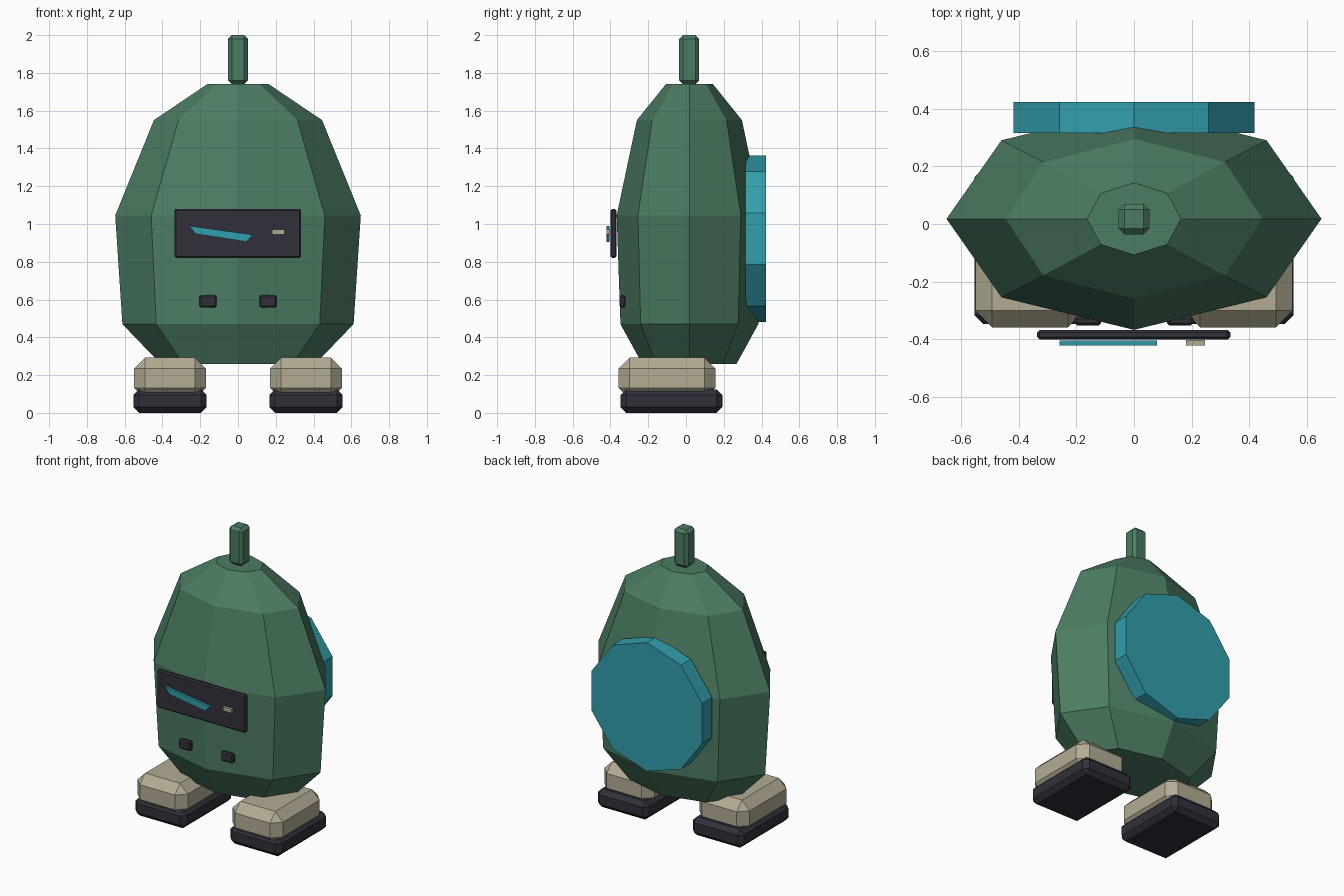
import bpy, bmesh, math

if "Cube" in bpy.data.objects:
    bpy.data.objects.remove(bpy.data.objects["Cube"])


def material(name, rgb):
    m = bpy.data.materials.new(name)
    m.diffuse_color = (*rgb, 1)
    m.use_nodes = True
    m.node_tree.nodes["Principled BSDF"].inputs["Base Color"].default_value = m.diffuse_color
    return m


GREEN = material("sage green", (0.072, 0.202, 0.122))
TEAL = material("teal", (0.032, 0.345, 0.41))
DARK = material("dark charcoal", (0.031, 0.030, 0.043))
BEIGE = material("warm beige", (0.45, 0.41, 0.295))


def finish(name, bm, mat):
    bmesh.ops.recalc_face_normals(bm, faces=bm.faces)
    me = bpy.data.meshes.new(name)
    bm.to_mesh(me)
    bm.free()
    me.materials.append(mat)
    ob = bpy.data.objects.new(name, me)
    bpy.context.collection.objects.link(ob)
    return ob


def loft(name, rings, mat):
    """Skin a stack of equal-length point rings and cap both ends."""
    bm = bmesh.new()
    vs = [[bm.verts.new(p) for p in ring] for ring in rings]
    n = len(vs[0])
    for a, b in zip(vs, vs[1:]):
        for i in range(n):
            j = (i + 1) % n
            bm.faces.new((a[i], a[j], b[j], b[i]))
    bm.faces.new(vs[0])
    bm.faces.new(vs[-1])
    return finish(name, bm, mat)


def box(name, xr, yr, zr, mat, bevel=0.0):
    """Box from its ranges, with single-segment chamfers."""
    bm = bmesh.new()
    bmesh.ops.create_cube(bm, size=1)
    for v in bm.verts:
        v.co = [r[0] + (c + 0.5) * (r[1] - r[0]) for c, r in zip(v.co, (xr, yr, zr))]
    if bevel:
        bmesh.ops.bevel(bm, geom=bm.edges[:], offset=bevel, segments=1,
                        profile=0.5, affect='EDGES')
    return finish(name, bm, mat)


# Faceted egg body: height, half width, half depth of each octagon
sections = [(0.26, 0.41, 0.25), (0.47, 0.612, 0.365), (1.045, 0.65, 0.385),
            (1.55, 0.445, 0.278), (1.74, 0.163, 0.125)]
loft("body", [[(rx * math.cos(k * math.pi / 4), 0.018 + ry * math.sin(k * math.pi / 4), z)
               for k in range(8)] for z, rx, ry in sections], GREEN)

# Antenna stub
box("antenna", (-0.053, 0.053), (-0.036, 0.07), (1.74, 2.0), GREEN, 0.02)

# Ten-sided back disc
loft("back_disc", [[(0.44 * math.sin(k * math.pi / 5), y, 0.922 + 0.44 * math.cos(k * math.pi / 5))
                    for k in range(10)] for y in (0.315, 0.423)], TEAL)

# Face panel with slanted marking and small light
box("face_panel", (-0.337, 0.334), (-0.4, -0.368), (0.82, 1.08), DARK, 0.009)
slash = [(-0.258, 0.99), (-0.225, 0.948), (0.045, 0.906), (0.079, 0.943)]
loft("face_marking", [[(x, y, z) for x, z in slash] for y in (-0.421, -0.404)], TEAL)
box("face_light", (0.18, 0.246), (-0.421, -0.403), (0.944, 0.97), BEIGE)

# Mirrored chest buttons, feet and soles
for side, s in (("left", -1), ("right", 1)):
    def span(a, b):
        return tuple(sorted((s * a, s * b)))
    box(side + "_button", span(0.114, 0.206), (-0.352, -0.32), (0.557, 0.623), DARK, 0.009)
    box(side + "_foot", span(0.17, 0.55), (-0.358, 0.155), (0.075, 0.292), BEIGE, 0.058)
    box(side + "_sole", span(0.166, 0.553), (-0.346, 0.192), (0.0, 0.125), DARK, 0.03)
